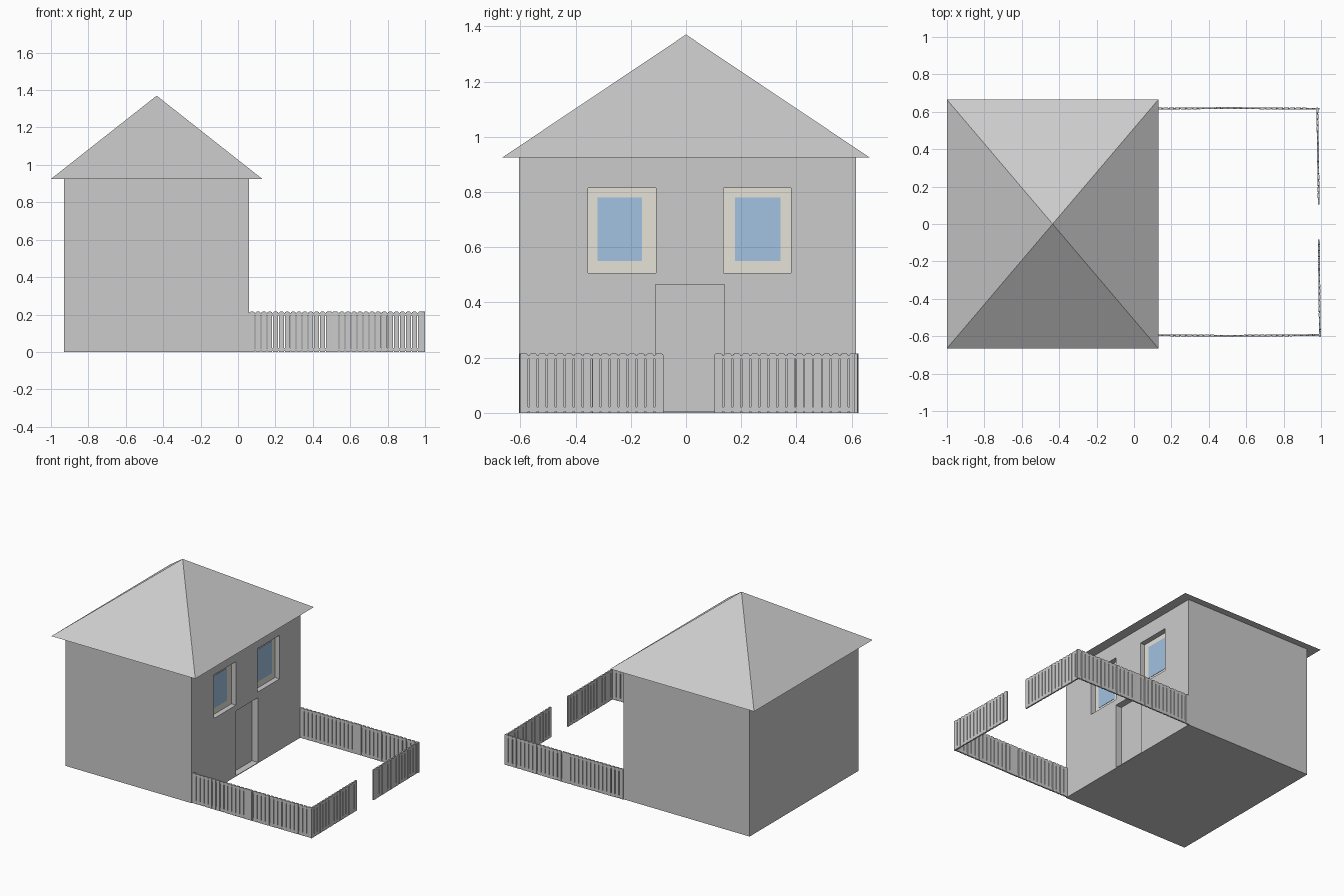
import bpy, bmesh, math
from mathutils import Matrix

if "Cube" in bpy.data.objects:
    bpy.data.objects.remove(bpy.data.objects["Cube"])


def finish(bm, name, color=None):
    bmesh.ops.recalc_face_normals(bm, faces=bm.faces)
    me = bpy.data.meshes.new(name)
    bm.to_mesh(me)
    bm.free()
    ob = bpy.data.objects.new(name, me)
    bpy.context.collection.objects.link(ob)
    if color:
        mat = bpy.data.materials.new(name + "_paint")
        mat.diffuse_color = (*color, 1)
        mat.use_nodes = True
        mat.node_tree.nodes["Principled BSDF"].inputs["Base Color"].default_value = mat.diffuse_color
        me.materials.append(mat)
    return ob


def add_box(bm, lo, hi):
    size = [b - a for a, b in zip(lo, hi)]
    mid = [(a + b) / 2 for a, b in zip(lo, hi)]
    bmesh.ops.create_cube(bm, size=1, matrix=Matrix.Translation(mid) @ Matrix.Diagonal((*size, 1)))


def box(name, lo, hi, color=None):
    bm = bmesh.new()
    add_box(bm, lo, hi)
    return finish(bm, name, color)


WALL = 0.06       # x of the wall with door and windows

# House body
house = box("house_walls", (-0.93, -0.605, 0), (WALL, 0.615, 0.93))


def recess(name, y0, y1, z0, z1, depth):
    cutter = box(name + "_cutter", (WALL - depth, y0, z0), (WALL + 0.1, y1, z1))
    cutter.hide_render = True
    cutter.hide_viewport = True
    mod = house.modifiers.new(name, "BOOLEAN")
    mod.operation = "DIFFERENCE"
    mod.solver = "EXACT"
    mod.object = cutter


# Door set back into the wall
recess("doorway", -0.11, 0.14, 0.005, 0.465, 0.06)
box("door", (WALL - 0.065, -0.11, 0.005), (WALL - 0.047, 0.14, 0.465))

# Recessed windows: cream frame and blue pane
for side, y0, y1, g0, g1 in (("left", -0.355, -0.108, -0.32, -0.16),
                             ("right", 0.135, 0.381, 0.177, 0.342)):
    recess(side + "_window", y0, y1, 0.506, 0.815, 0.05)
    box(side + "_window_frame", (WALL - 0.055, y0, 0.506), (WALL - 0.036, y1, 0.815), (0.78, 0.76, 0.68))
    box(side + "_window_glass", (WALL - 0.045, g0, 0.55), (WALL - 0.034, g1, 0.78), (0.36, 0.54, 0.75))

# Pyramid roof
bm = bmesh.new()
base = [bm.verts.new((x, y, 0.925)) for x, y in
        ((-1, -0.665), (0.13, -0.665), (0.13, 0.665), (-1, 0.665))]
apex = bm.verts.new((-0.435, 0, 1.37))
bm.faces.new(base)
for i in range(4):
    bm.faces.new((base[i], base[(i + 1) % 4], apex))
finish(bm, "roof")


def fence_panel(name, start, end, pickets=16, height=0.215, thick=0.01, gap=0.005):
    """Row of rounded pickets joined by a low and a high rail."""
    dx, dy = end[0] - start[0], end[1] - start[1]
    length = math.hypot(dx, dy)
    pitch = length / pickets
    bm = bmesh.new()
    for i in range(pickets):
        a = i * pitch + (gap / 2 if i else 0)
        b = (i + 1) * pitch - (gap / 2 if i < pickets - 1 else 0)
        c = 0.006
        outline = [(a, 0), (b, 0), (b, height - c), (b - 0.002, height - 0.002), (b - c, height),
                   (a + c, height), (a + 0.002, height - 0.002), (a, height - c)]
        face = bm.faces.new([bm.verts.new((u, -thick / 2, v)) for u, v in outline])
        ext = bmesh.ops.extrude_face_region(bm, geom=[face])
        bmesh.ops.translate(bm, vec=(0, thick, 0),
                            verts=[g for g in ext["geom"] if isinstance(g, bmesh.types.BMVert)])
    for z0, z1 in ((0.005, 0.022), (0.195, 0.208)):
        add_box(bm, (0.001, -thick * 0.4, z0), (length - 0.001, thick * 0.4, z1))
    ob = finish(bm, name)
    ob.location = (start[0], start[1], 0)
    ob.rotation_euler.z = math.atan2(dy, dx)


# Fence: two overlapping panels per side, two at the front with a gate gap
for side, y in (("near", -0.596), ("far", 0.618)):
    s = 0.004 if y < 0 else -0.004
    fence_panel(side + "_fence_inner", (WALL, y + s / 2), (0.53, y - s / 2), 15)
    fence_panel(side + "_fence_outer", (0.475, y - s / 2), (0.992, y + s / 2))
fence_panel("gate_fence_near", (0.994, -0.602), (0.988, -0.082))
fence_panel("gate_fence_far", (0.988, 0.103), (0.98, 0.622))
